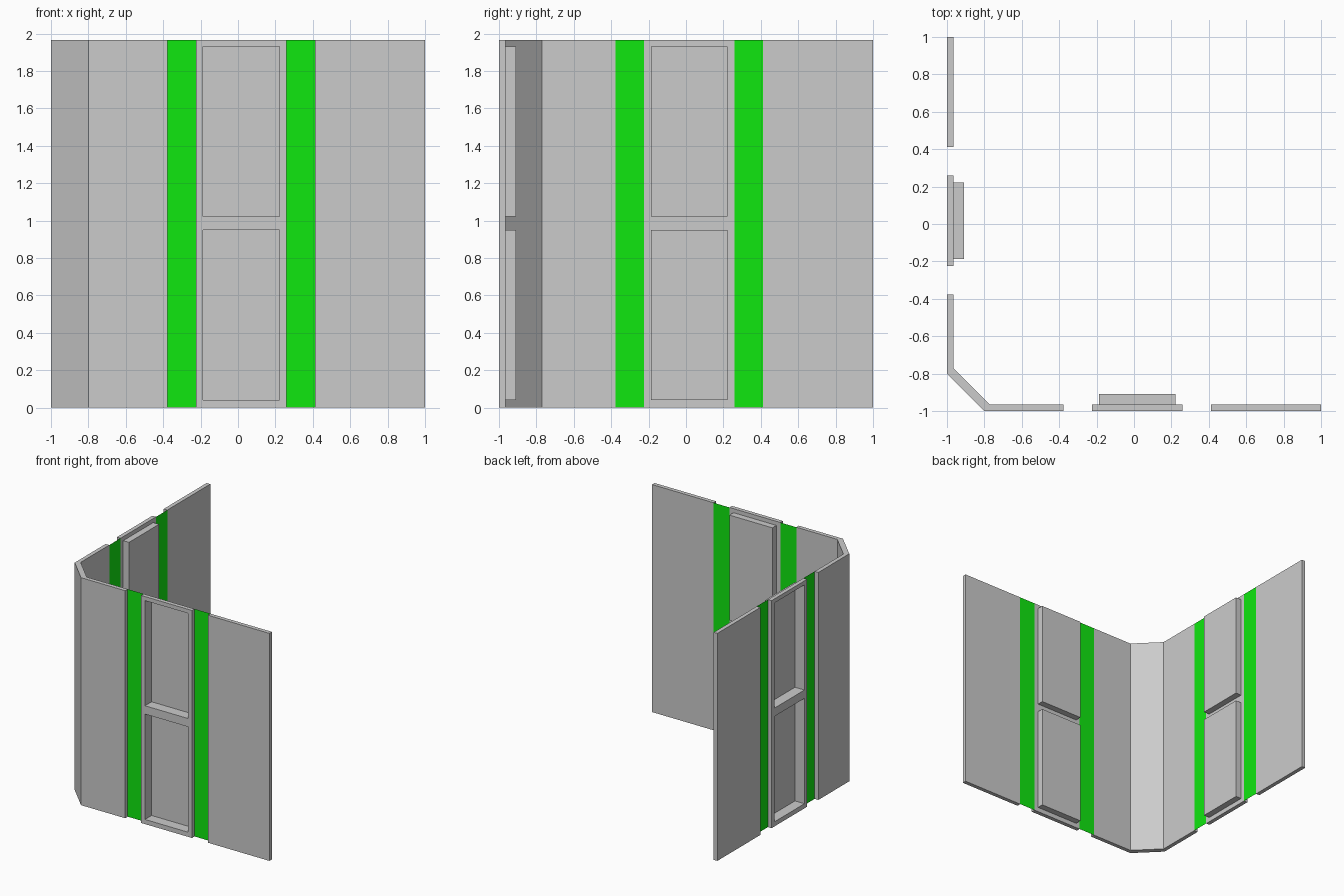
import bpy
import bmesh

cube = bpy.data.objects.get("Cube")
if cube:
    bpy.data.objects.remove(cube, do_unlink=True)

HEIGHT = 1.965
OUTER, INNER, NICHE_BACK = -1.0, -0.965, -0.91


def material(name, color):
    mat = bpy.data.materials.new(name)
    mat.use_nodes = True
    mat.diffuse_color = color
    mat.node_tree.nodes["Principled BSDF"].inputs["Base Color"].default_value = color
    return mat


grey = material("wall grey", (0.6, 0.6, 0.6, 1))
green = material("strip green", (0.005, 0.8, 0.005, 1))


def finish(name, bm, mat, swap=False):
    """Turn a bmesh into an object; swap mirrors it over the corner diagonal."""
    if swap:
        for v in bm.verts:
            v.co.x, v.co.y = v.co.y, v.co.x
    bmesh.ops.remove_doubles(bm, verts=bm.verts, dist=0.0001)
    bmesh.ops.recalc_face_normals(bm, faces=bm.faces)
    mesh = bpy.data.meshes.new(name)
    bm.to_mesh(mesh)
    bm.free()
    mesh.materials.append(mat)
    bpy.context.collection.objects.link(bpy.data.objects.new(name, mesh))


def quad(bm, *points):
    bm.faces.new([bm.verts.new(p) for p in points])


def wall(name, plan, swap=False):
    """Extrude a plan outline to the full height."""
    bm = bmesh.new()
    base = bm.faces.new([bm.verts.new((x, y, 0)) for x, y in plan])
    top = bmesh.ops.extrude_face_region(bm, geom=[base], use_keep_orig=True)["geom"]
    bmesh.ops.translate(bm, vec=(0, 0, HEIGHT),
                        verts=[v for v in top if isinstance(v, bmesh.types.BMVert)])
    finish(name, bm, grey, swap)


def strip(name, x0, x1, swap):
    """Thin coloured sheet closing a gap along the inner wall face."""
    bm = bmesh.new()
    quad(bm, (x0, INNER, 0), (x1, INNER, 0), (x1, INNER, HEIGHT), (x0, INNER, HEIGHT))
    finish(name, bm, green, swap)


def niche_panel(name, swap):
    """Panel with two recesses whose thin shells stand out on the inside."""
    xs = [-0.225, -0.188, 0.222, 0.26]
    zs = [0, 0.04, 0.95, 1.022, 1.93, HEIGHT]

    def kind(i, k):
        if not (0 <= i < len(xs) - 1 and 0 <= k < len(zs) - 1):
            return "outside"
        return "niche" if i == 1 and k in (1, 3) else "frame"

    bm = bmesh.new()
    for i in range(len(xs) - 1):
        for k in range(len(zs) - 1):
            x0, x1, z0, z1 = xs[i], xs[i + 1], zs[k], zs[k + 1]
            here = kind(i, k)
            for y in ([NICHE_BACK] if here == "niche" else [OUTER, INNER]):
                quad(bm, (x0, y, z0), (x1, y, z0), (x1, y, z1), (x0, y, z1))
            # Side walls around the panel edge and around each recess
            sides = [((i - 1, k), (x0, z0), (x0, z1)), ((i + 1, k), (x1, z0), (x1, z1)),
                     ((i, k - 1), (x0, z0), (x1, z0)), ((i, k + 1), (x0, z1), (x1, z1))]
            for cell, (ax, az), (bx, bz) in sides:
                spans = []
                if here == "niche":
                    spans = [(OUTER, INNER), (INNER, NICHE_BACK)]
                elif kind(*cell) == "outside":
                    spans = [(OUTER, INNER)]
                for y0, y1 in spans:
                    quad(bm, (ax, y0, az), (bx, y0, bz), (bx, y1, bz), (ax, y1, az))
    finish(name, bm, grey, swap)


# Bevelled corner wall
half = [(-0.378, INNER), (-0.378, OUTER), (-0.8, OUTER)]
inner_half = [(INNER, -0.77), (-0.77, INNER)]
wall("corner_wall", half + [(y, x) for x, y in reversed(half)] + inner_half)

# The front and the side are the same run of parts
for side, swap in (("front", False), ("side", True)):
    niche_panel(side + "_niche_panel", swap)
    wall(side + "_end_wall", [(0.413, OUTER), (1, OUTER), (1, INNER), (0.413, INNER)], swap)
    strip(side + "_strip_near_corner", -0.378, -0.225, swap)
    strip(side + "_strip_near_end", 0.26, 0.413, swap)
